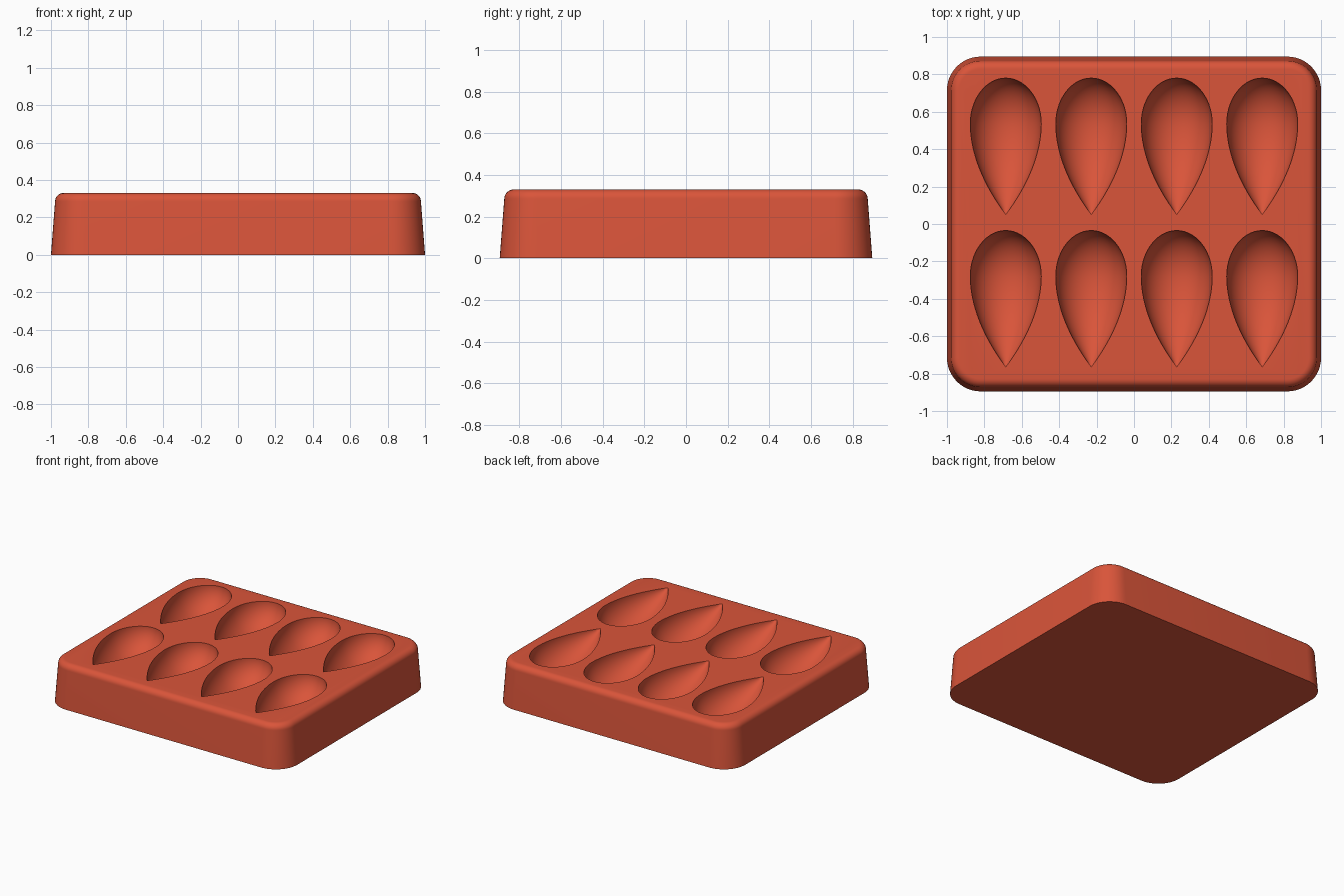
import bpy, bmesh
from math import sin, cos, pi, sqrt

default = bpy.data.objects.get("Cube")
if default:
    bpy.data.objects.remove(default, do_unlink=True)

HEIGHT = 0.33
FILLET = 0.045

silicone = bpy.data.materials.new("terracotta_silicone")
silicone.use_nodes = True
colour = (0.70, 0.09, 0.042, 1)
silicone.diffuse_color = colour
silicone.node_tree.nodes["Principled BSDF"].inputs["Base Color"].default_value = colour


def bridge(bm, a, b):
    n = len(a)
    for i in range(n):
        j = (i + 1) % n
        bm.faces.new((a[i], a[j], b[j], b[i]))


def finish(bm, name):
    bmesh.ops.recalc_face_normals(bm, faces=bm.faces)
    mesh = bpy.data.meshes.new(name)
    bm.to_mesh(mesh)
    bm.free()
    mesh.materials.append(silicone)
    obj = bpy.data.objects.new(name, mesh)
    bpy.context.collection.objects.link(obj)
    return obj


def rounded_loop(bm, inset, z, steps=12):
    """Rounded rectangle outline, shrunk evenly by inset."""
    radius = 0.18
    verts = []
    for k, (sx, sy) in enumerate([(1, 1), (-1, 1), (-1, -1), (1, -1)]):
        for i in range(steps + 1):
            a = (k + i / steps) * pi / 2
            r = radius - inset
            verts.append(bm.verts.new((sx * (1 - radius) + r * cos(a),
                                       sy * (0.895 - radius) + r * sin(a), z)))
    return verts


# Tapered block with a rounded top edge
bm = bmesh.new()
sections = [(0, 0)]
for i in range(9):
    a = i / 8 * pi / 2
    sections.append((0.022 + FILLET * (1 - cos(a)), HEIGHT - FILLET * (1 - sin(a))))
loops = [rounded_loop(bm, inset, z) for inset, z in sections]
for low, high in zip(loops, loops[1:]):
    bridge(bm, low, high)
bm.faces.new(loops[0])
bm.faces.new(loops[-1])
mould = finish(bm, "mould_tray")


# Teardrop cutters, turned around the y axis at the top surface
def teardrop_radius(t):
    widest, length, radius = 0.485, 0.73, 0.19
    if t < widest:
        return radius * (1 - (1 - t / widest) ** 1.9)
    return radius * sqrt(max(0, 1 - ((t - widest) / (length - widest)) ** 2))


def add_teardrop(bm, x, tip_y, sides=56):
    stations = [0.485 * i / 16 for i in range(1, 16)]
    stations += [0.485 + 0.245 * sin(i / 14 * pi / 2) for i in range(14)]
    rings = []
    for t in stations:
        r = teardrop_radius(t)
        rings.append([bm.verts.new((x + r * cos((i + 0.5) * 2 * pi / sides), tip_y + t,
                                    HEIGHT + r * sin((i + 0.5) * 2 * pi / sides)))
                      for i in range(sides)])
    for a, b in zip(rings, rings[1:]):
        bridge(bm, a, b)
    for end, ring in ((0, rings[0]), (0.73, rings[-1])):
        pole = bm.verts.new((x, tip_y + end, HEIGHT))
        for i in range(sides):
            bm.faces.new((ring[i], ring[(i + 1) % sides], pole))


bm = bmesh.new()
for tip_y in (0.05, -0.765):
    for column in range(4):
        add_teardrop(bm, (column - 1.5) * 0.457, tip_y)
cutter = finish(bm, "cavity_cutter")
cutter.hide_render = True

# Carve the cavities
cut = mould.modifiers.new("cavities", "BOOLEAN")
cut.operation = "DIFFERENCE"
cut.solver = "EXACT"
cut.object = cutter
bpy.ops.object.select_all(action="DESELECT")
bpy.context.view_layer.objects.active = mould
mould.select_set(True)
bpy.ops.object.modifier_apply(modifier=cut.name)
bpy.data.objects.remove(cutter, do_unlink=True)
bpy.ops.object.shade_smooth_by_angle(angle=0.6)
